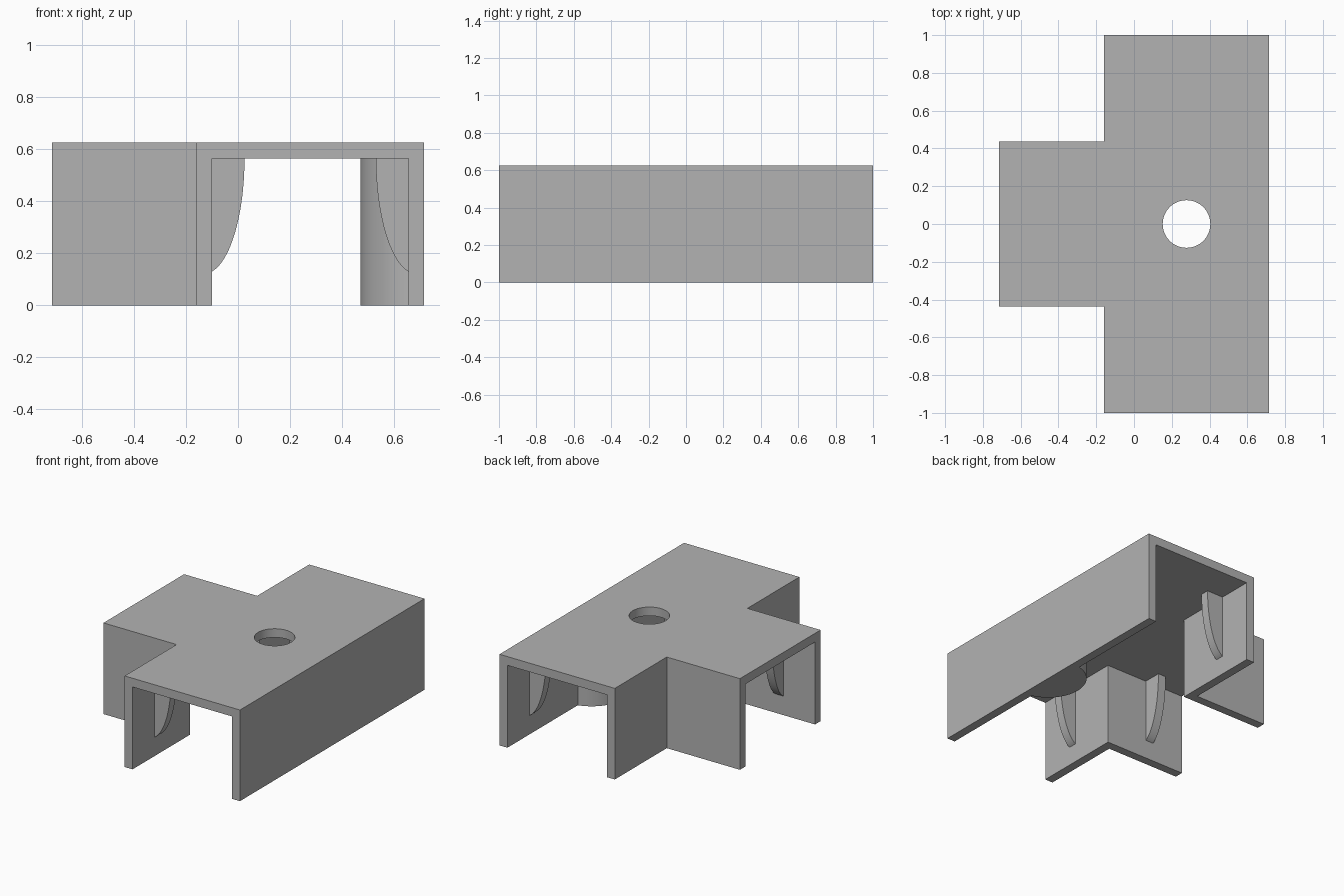
import bpy, bmesh, math
from mathutils import Matrix, Vector

if "Cube" in bpy.data.objects:
    bpy.data.objects.remove(bpy.data.objects["Cube"])

HEIGHT, CEILING, WALL = 0.625, 0.565, 0.06
RIGHT, LEFT, END, BRANCH_END, BRANCH_HALF = 0.715, -0.16, 1.0, -0.715, 0.437

grey = bpy.data.materials.new("plain grey")
grey.use_nodes = True
colour = (0.45, 0.45, 0.45, 1)
grey.diffuse_color = colour
grey.node_tree.nodes["Principled BSDF"].inputs["Base Color"].default_value = colour


def prism(name, points, depth, matrix=Matrix()):
    """Extrude a flat outline along its local z axis, then place it."""
    bm = bmesh.new()
    face = bm.faces.new([bm.verts.new((x, y, 0)) for x, y in points])
    top = bmesh.ops.extrude_face_region(bm, geom=[face])["geom"]
    bmesh.ops.translate(bm, vec=(0, 0, depth),
                        verts=[v for v in top if isinstance(v, bmesh.types.BMVert)])
    bm.transform(matrix)
    bmesh.ops.recalc_face_normals(bm, faces=bm.faces)
    mesh = bpy.data.meshes.new(name)
    bm.to_mesh(mesh)
    bm.free()
    mesh.materials.append(grey)
    obj = bpy.data.objects.new(name, mesh)
    bpy.context.collection.objects.link(obj)
    return obj


def activate(obj):
    bpy.ops.object.select_all(action="DESELECT")
    obj.select_set(True)
    bpy.context.view_layer.objects.active = obj


def smooth(obj):
    activate(obj)
    bpy.ops.object.shade_smooth_by_angle(angle=math.radians(30))


def tee(inset, overrun):
    """Tee outline, narrowed by inset and lengthened at its three open ends."""
    r, l, h = RIGHT - inset, LEFT + inset, BRANCH_HALF - inset
    e, b = END + overrun, BRANCH_END - overrun
    return [(r, -e), (r, e), (l, e), (l, h), (b, h), (b, -h), (l, -h), (l, -e)]


def arc(cx, radius, start, stop, steps):
    angles = [start + (stop - start) * i / steps for i in range(steps + 1)]
    return [(cx + radius * math.cos(a), radius * math.sin(a)) for a in angles]


# Hollow tee cover with a round hole in the roof
cover = prism("tee_cover", tee(0, 0), HEIGHT)
channel = prism("channel_cutter", tee(WALL, 0.1), CEILING + 0.1,
                Matrix.Translation((0, 0, -0.1)))
hole = prism("hole_cutter", arc(0.278, 0.126, 0, math.tau, 64)[:-1], 1)
for cutter in (channel, hole):
    cutter.hide_render = True
    mod = cover.modifiers.new("cut", "BOOLEAN")
    mod.operation, mod.solver, mod.object = "DIFFERENCE", "EXACT", cutter
    activate(cover)
    bpy.ops.object.modifier_apply(modifier=mod.name)
    bpy.data.objects.remove(cutter)
smooth(cover)

# Rounded post on the inside of the long wall
half_angle = math.acos(0.05 / 0.245)
post = prism("round_post", arc(RIGHT, 0.245, math.pi - half_angle, math.pi + half_angle, 40),
             CEILING)
smooth(post)

# Curved gusset profile: distance from wall, height
REACH, FOOT, BACK = 0.125, 0.13, 0.03
start = math.acos(BACK / (REACH + BACK))
drop = (CEILING - FOOT) / math.sin(start)
profile = [(-0.01, CEILING), (-0.01, FOOT)]
for i in range(25):
    a = start * (1 - i / 24)
    profile.append(((REACH + BACK) * math.cos(a) - BACK, CEILING - drop * math.sin(a)))


def gusset(name, location, outward):
    """Place a gusset standing out from a wall, centred on its thickness."""
    out, up = Vector(outward), Vector((0, 0, 1))
    side = out.cross(up)
    m = Matrix((out, up, side)).transposed().to_4x4()
    m.translation = Vector(location) - side * WALL / 2
    smooth(prism(name, profile, WALL, m))


# Gussets near each open end
SETBACK = 0.27
for sign, end in ((-1, "front"), (1, "back")):
    y = sign * (END - SETBACK)
    gusset(f"{end}_left_gusset", (RIGHT - WALL, y, 0), (-1, 0, 0))
    gusset(f"{end}_right_gusset", (LEFT + WALL, y, 0), (1, 0, 0))
    gusset(f"{end}_branch_gusset",
           (BRANCH_END + SETBACK, sign * (BRANCH_HALF - WALL), 0), (0, -sign, 0))
